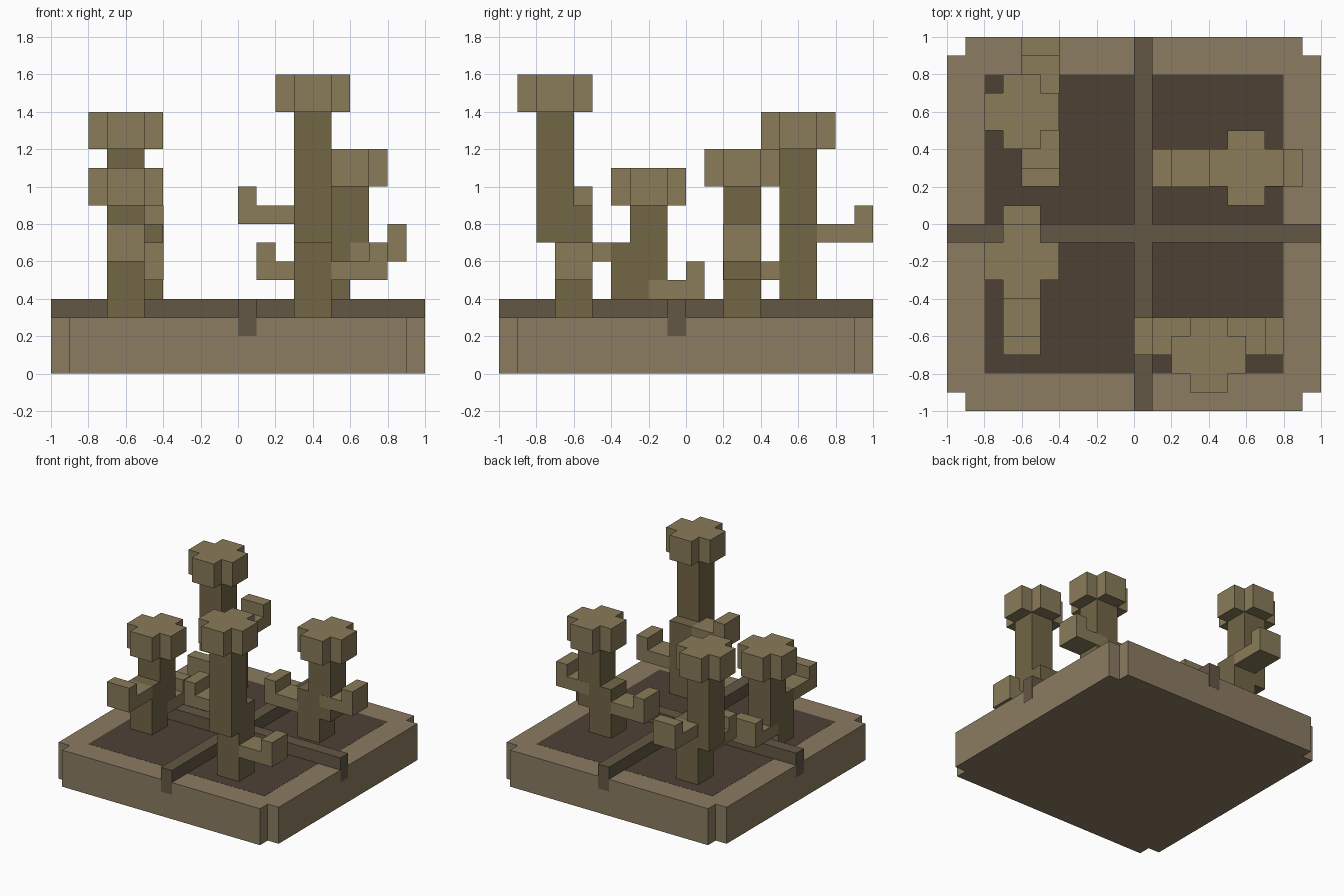
import bpy
import bmesh

if "Cube" in bpy.data.objects:
    bpy.data.objects.remove(bpy.data.objects["Cube"])


def material(name, rgb):
    m = bpy.data.materials.new(name)
    m.diffuse_color = [(c / 255) ** 2.2 for c in rgb] + [1]
    m.use_nodes = True
    m.node_tree.nodes["Principled BSDF"].inputs["Base Color"].default_value = m.diffuse_color
    return m


RIM = material("clay", (138, 123, 98))
SOIL = material("soil", (80, 67, 56))
BAR = material("divider_wood", (100, 88, 70))
STEM = material("stem_green", (114, 102, 72))
PAD = material("pad_green", (136, 122, 90))


def finish(name, bm, mat):
    bmesh.ops.recalc_face_normals(bm, faces=bm.faces[:])
    mesh = bpy.data.meshes.new(name)
    bm.to_mesh(mesh)
    bm.free()
    mesh.materials.append(mat)
    ob = bpy.data.objects.new(name, mesh)
    bpy.context.collection.objects.link(ob)


def prism(name, outline, axis, lo, hi, mat):
    """Extrude a 2D outline along one axis (0, 1 or 2)."""
    def place(p, d):
        v = list(p)
        v.insert(axis, d)
        return v
    bm = bmesh.new()
    face = bm.faces.new([bm.verts.new(place(p, lo)) for p in outline])
    move = place((0, 0), hi - lo)
    out = bmesh.ops.extrude_face_region(bm, geom=[face], use_keep_orig=True)
    top = [g for g in out["geom"] if isinstance(g, bmesh.types.BMVert)]
    bmesh.ops.translate(bm, verts=top, vec=move)
    finish(name, bm, mat)


def box(name, x, y, z, mat):
    prism(name, [(x[0], y[0]), (x[1], y[0]), (x[1], y[1]), (x[0], y[1])],
          2, z[0], z[1], mat)


def notched_slab(name, cx, cy, h, z0, z1, mat, n=0.1):
    """Square slab with a square notch out of every corner."""
    k = h - n
    quarter = [(h, -k), (h, k), (k, k)]
    pts = []
    for _ in range(4):
        pts += quarter
        quarter = [(-y, x) for x, y in quarter]
    prism(name, [(cx + x, cy + y) for x, y in pts], 2, z0, z1, mat)


# Planter base, soil and crossed dividers
notched_slab("planter_base", 0, 0, 1, 0, 0.3, RIM)
box("soil", (-0.8, 0.8), (-0.8, 0.8), (0.25, 0.301), SOIL)
box("divider_lengthwise", (0, 0.1), (-1.001, 1.001), (0.2, 0.4), BAR)
box("divider_crosswise", (-1.001, 1.001), (-0.1, 0), (0.2, 0.4), BAR)


def cactus(name, low, up, low_top, top, axis, arms):
    """Stepped stem, notched cap, and L arms: (start, end, bottom height)."""
    e = 0.1
    box(name + "_lower_stem", (low[0] - e, low[0] + e), (low[1] - e, low[1] + e),
        (0.29, low_top), STEM)
    box(name + "_upper_stem", (up[0] - e, up[0] + e), (up[1] - e, up[1] + e),
        (low_top - 0.2, top), STEM)
    notched_slab(name + "_cap", *up, 0.2, top, top + 0.2, PAD)
    side = low[1 - axis]
    for i, (a, b, z) in enumerate(arms):
        t = b + (0.1 if a > b else -0.1)
        outline = [(a, z), (b, z), (b, z + 0.2), (t, z + 0.2), (t, z + 0.1), (a, z + 0.1)]
        # hair wider than the stem so overlapping faces stay clean
        prism(f"{name}_arm_{i + 1}", outline, 1 - axis, side - 0.101, side + 0.101, PAD)


# Four cacti, arms running along x (0) or y (1)
cactus("front_right_cactus", (0.4, -0.6), (0.4, -0.7), 0.9, 1.4, 0,
       [(0.3, 0.0, 0.8), (0.5, 0.8, 0.5)])
cactus("back_right_cactus", (0.5, 0.3), (0.6, 0.3), 0.7, 1.0, 0,
       [(0.4, 0.1, 0.5), (0.6, 0.9, 0.6)])
cactus("back_left_cactus", (-0.5, 0.6), (-0.6, 0.6), 0.8, 1.2, 1,
       [(0.5, 0.2, 0.5), (0.7, 1.0, 0.7)])
cactus("front_left_cactus", (-0.6, -0.3), (-0.6, -0.2), 0.7, 0.9, 1,
       [(-0.4, -0.7, 0.6), (-0.2, 0.1, 0.4)])
